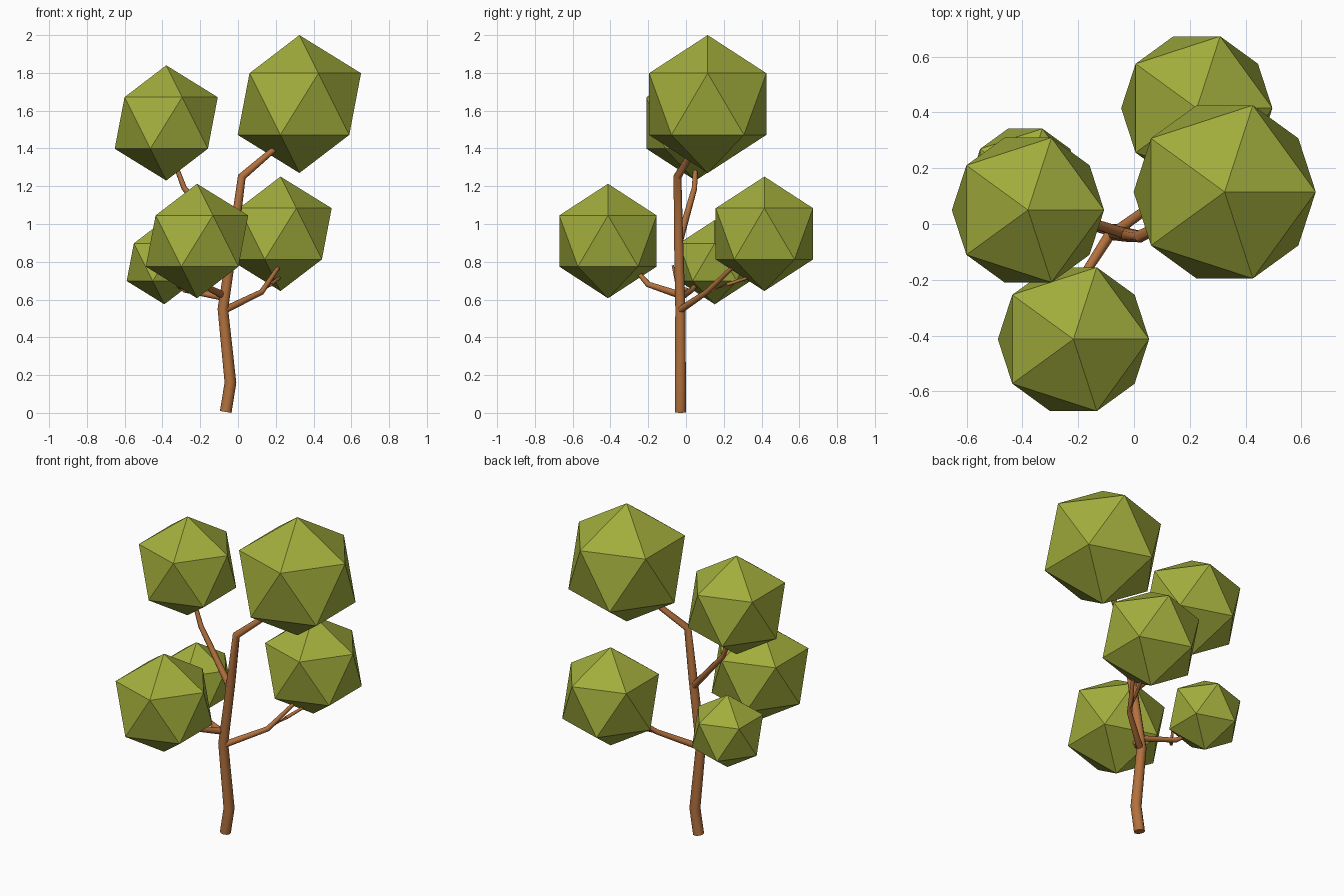
import bpy, bmesh, math
from mathutils import Vector

if "Cube" in bpy.data.objects:
    bpy.data.objects.remove(bpy.data.objects["Cube"])


def material(name, rgb):
    m = bpy.data.materials.new(name)
    m.diffuse_color = (*rgb, 1)
    m.use_nodes = True
    m.node_tree.nodes["Principled BSDF"].inputs["Base Color"].default_value = m.diffuse_color
    return m


BARK = material("brown bark", (0.45, 0.165, 0.047))
LEAF = material("olive green leaves", (0.36, 0.42, 0.045))
SIDES = 10


def limb(name, points):
    """Tapered, bent tube through (x, y, z, radius) points."""
    bm = bmesh.new()
    pos = [Vector(p[:3]) for p in points]
    rings = []
    for i, p in enumerate(points):
        d_in = (pos[i] - pos[max(i - 1, 0)]).normalized()
        d_out = (pos[min(i + 1, len(pos) - 1)] - pos[i]).normalized()
        d = (d_in + d_out).normalized()
        u = Vector((0, 1, 0)).cross(d)
        if u.length < 0.5:
            u = Vector((1, 0, 0)).cross(d)
        u.normalize()
        v = d.cross(u)
        rings.append([bm.verts.new(pos[i] + p[3] * (
            u * math.cos(2 * math.pi * k / SIDES) + v * math.sin(2 * math.pi * k / SIDES)))
            for k in range(SIDES)])
    for a, b in zip(rings, rings[1:]):
        for k in range(SIDES):
            n = (k + 1) % SIDES
            bm.faces.new((a[k], a[n], b[n], b[k]))
    bm.faces.new(rings[0][::-1])
    bm.faces.new(rings[-1])
    bmesh.ops.recalc_face_normals(bm, faces=bm.faces)
    me = bpy.data.meshes.new(name)
    bm.to_mesh(me)
    bm.free()
    me.materials.append(BARK)
    ob = bpy.data.objects.new(name, me)
    bpy.context.collection.objects.link(ob)
    bpy.ops.object.select_all(action='DESELECT')
    ob.select_set(True)
    bpy.context.view_layer.objects.active = ob
    bpy.ops.object.shade_smooth_by_angle(angle=math.radians(40))


def leaf_ball(name, centre, radius):
    bpy.ops.mesh.primitive_ico_sphere_add(subdivisions=1, radius=radius, location=centre)
    ob = bpy.context.object
    ob.name = name
    ob.data.materials.append(LEAF)


# Trunk, bending to the right into the top ball
limb("trunk", [(-0.065, -0.03, 0.005, 0.031), (-0.04, -0.03, 0.16, 0.031),
               (-0.08, -0.03, 0.55, 0.028), (-0.02, -0.04, 0.95, 0.025),
               (0.02, -0.045, 1.25, 0.022), (0.19, 0.04, 1.395, 0.016)])

# Branches
limb("upper_left_branch", [(-0.03, -0.035, 0.91, 0.02), (-0.285, 0.045, 1.19, 0.015),
                           (-0.33, 0.05, 1.31, 0.012)])
limb("right_branch", [(-0.07, -0.03, 0.545, 0.019), (0.125, 0.11, 0.64, 0.015),
                      (0.21, 0.24, 0.765, 0.011)])
limb("right_twig", [(0.125, 0.11, 0.64, 0.012), (0.175, 0.22, 0.68, 0.010),
                    (0.225, 0.34, 0.72, 0.008)])
limb("front_branch", [(-0.075, -0.02, 0.62, 0.02), (-0.19, -0.20, 0.68, 0.016),
                      (-0.22, -0.26, 0.75, 0.012)])
limb("left_branch", [(-0.07, -0.03, 0.61, 0.018), (-0.28, 0.03, 0.65, 0.014),
                     (-0.375, 0.08, 0.715, 0.010)])
limb("left_twig", [(-0.25, 0.02, 0.645, 0.011), (-0.31, -0.045, 0.67, 0.010),
                   (-0.34, -0.07, 0.78, 0.006)])

# Foliage balls
for name, centre, radius in [
        ("top_leaves", (0.325, 0.115, 1.635), 0.365),
        ("upper_left_leaves", (-0.38, 0.05, 1.535), 0.305),
        ("front_leaves", (-0.217, -0.413, 0.91), 0.303),
        ("right_leaves", (0.225, 0.415, 0.948), 0.303),
        ("small_left_leaves", (-0.39, 0.152, 0.798), 0.223)]:
    leaf_ball(name, centre, radius)
